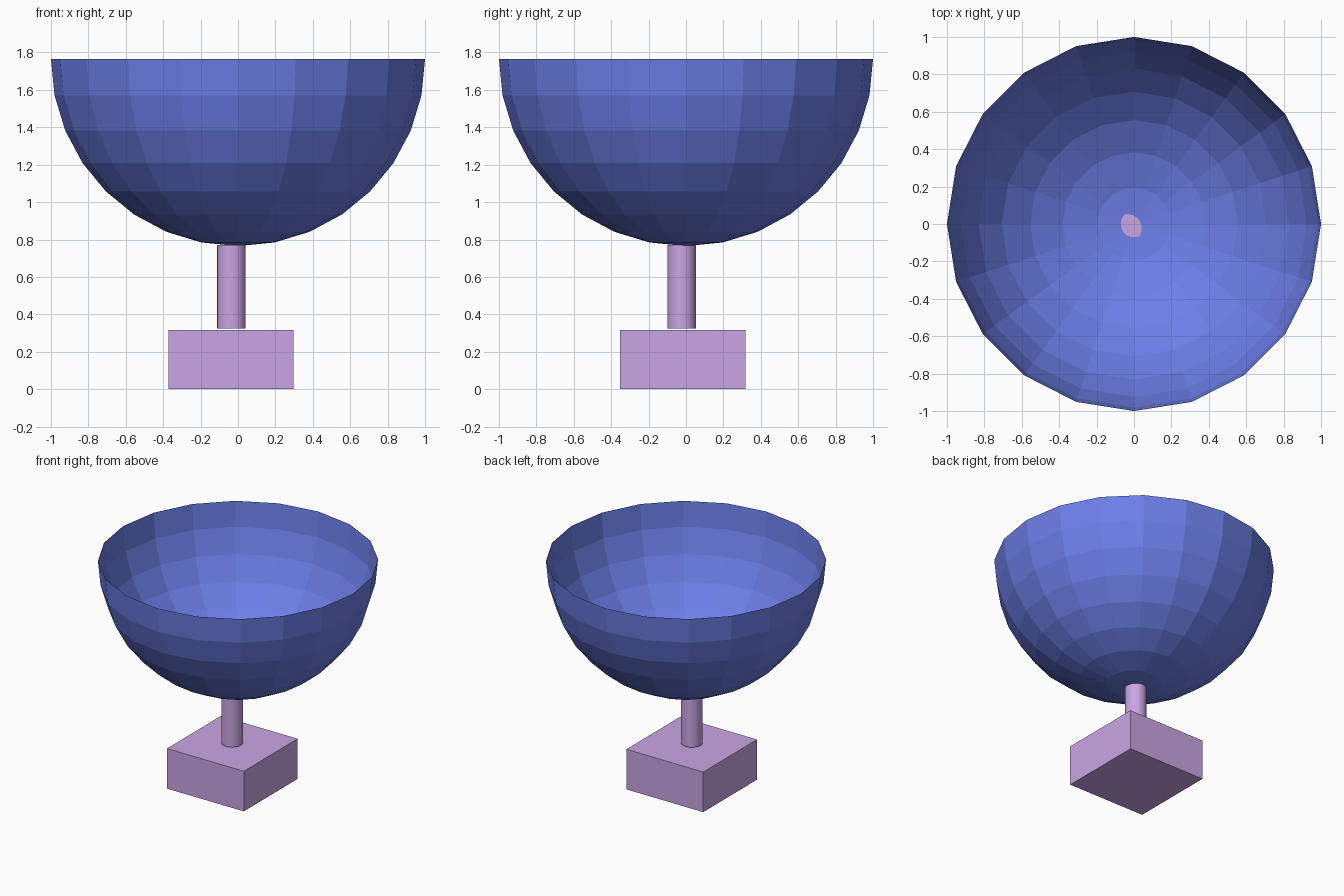
import bpy, bmesh
from math import radians

if "Cube" in bpy.data.objects:
    bpy.data.objects.remove(bpy.data.objects["Cube"])


def paint(obj, name, color):
    mat = bpy.data.materials.new(name)
    mat.diffuse_color = color
    mat.use_nodes = True
    mat.node_tree.nodes["Principled BSDF"].inputs["Base Color"].default_value = mat.diffuse_color
    obj.data.materials.append(mat)


BLUE = (0.15, 0.21, 0.80, 1)
LILAC = (0.59, 0.38, 0.78, 1)

# Bowl: lower half of a low-poly sphere, single thin wall, open at the top
bpy.ops.mesh.primitive_uv_sphere_add(segments=20, ring_count=16, radius=1, location=(0, 0, 1.765))
bowl = bpy.context.object
bowl.name = "bowl"
bm = bmesh.new()
bm.from_mesh(bowl.data)
bmesh.ops.delete(bm, geom=[v for v in bm.verts if v.co.z > 0.01], context='VERTS')
bm.to_mesh(bowl.data)
bm.free()
paint(bowl, "bowl_blue", BLUE)

# Stem: slightly off centre, its top just pokes through the bowl bottom
bottom, top = 0.325, 0.772
bpy.ops.mesh.primitive_cylinder_add(vertices=32, radius=0.076, depth=top - bottom,
                                    location=(-0.035, -0.023, (bottom + top) / 2))
stem = bpy.context.object
stem.name = "stem"
bpy.ops.object.shade_smooth_by_angle(angle=radians(30))
paint(stem, "stem_lilac", LILAC)

# Base: square block
bpy.ops.mesh.primitive_cube_add(size=1, location=(-0.037, -0.018, 0.158))
base = bpy.context.object
base.name = "base"
base.scale = (0.67, 0.67, 0.316)
paint(base, "base_lilac", LILAC)
